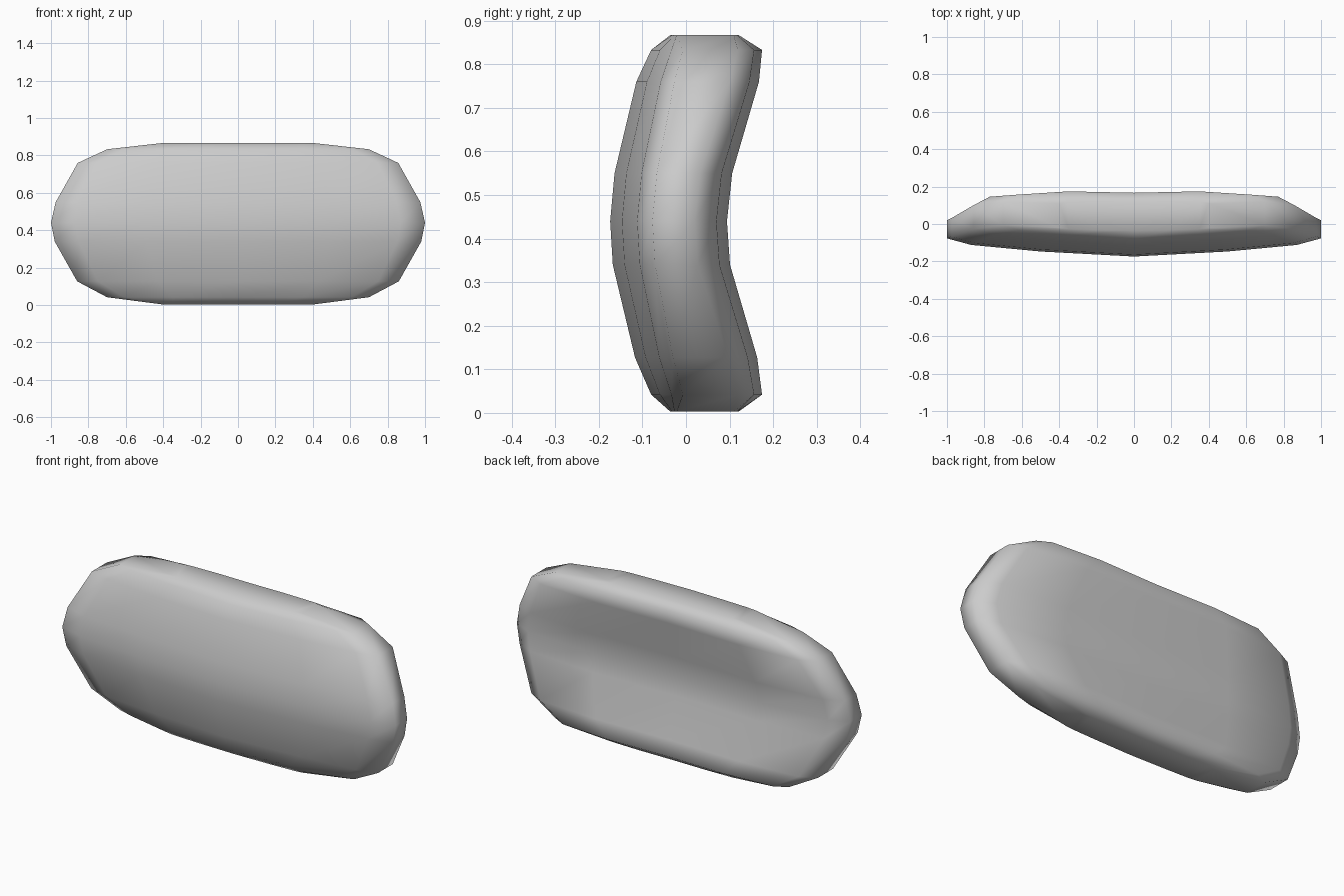
import bpy, bmesh

if "Cube" in bpy.data.objects:
    bpy.data.objects.remove(bpy.data.objects["Cube"])

# Rows of the cushion: height, half width, front y, back y, end rounding
ROWS = [
    (0.003, 0.40, -0.036, 0.120, 0.15),
    (0.042, 0.70, -0.080, 0.170, 0.75),
    (0.127, 0.86, -0.117, 0.158, 0.90),
    (0.340, 0.98, -0.168, 0.095, 1.00),
    (0.440, 1.00, -0.174, 0.088, 1.00),
    (0.550, 0.975, -0.164, 0.100, 1.00),
    (0.760, 0.857, -0.114, 0.162, 0.90),
    (0.833, 0.70, -0.080, 0.170, 0.75),
    (0.867, 0.40, -0.036, 0.120, 0.15),
]
# Columns: fraction of half width, offset towards the middle of the thickness
FRONT = [(0.0, 0.0), (0.5, 0.027), (0.87, 0.062), (1.0, 0.097)]
BACK = [(1.0, 0.068), (0.9, 0.018), (0.5, -0.006), (0.0, 0.004)]


def section(z, width, front, back, k):
    right = [(f * width, front + s * k, z) for f, s in FRONT]
    right += [(f * width, back - s * k, z) for f, s in BACK]
    left = [(-x, y, z) for x, y, z in reversed(right[1:-1])]
    return right + left


# Loft the sections into a bowed pad
bm = bmesh.new()
loops = [[bm.verts.new(p) for p in section(*row)] for row in ROWS]
n = len(loops[0])
for a, b in zip(loops, loops[1:]):
    for i in range(n):
        j = (i + 1) % n
        bm.faces.new((a[i], a[j], b[j], b[i]))

# Flat strips closing the top and bottom
for loop in (loops[0], loops[-1]):
    for i in range(3):
        bm.faces.new((loop[i], loop[i + 1], loop[6 - i], loop[7 - i]))
        bm.faces.new((loop[-i % n], loop[7 + i], loop[8 + i], loop[-(i + 1) % n]))
bmesh.ops.recalc_face_normals(bm, faces=bm.faces)
for face in bm.faces:
    face.smooth = True

mesh = bpy.data.meshes.new("curved_cushion")
bm.to_mesh(mesh)
bm.free()
cushion = bpy.data.objects.new("curved_cushion", mesh)
bpy.context.collection.objects.link(cushion)
